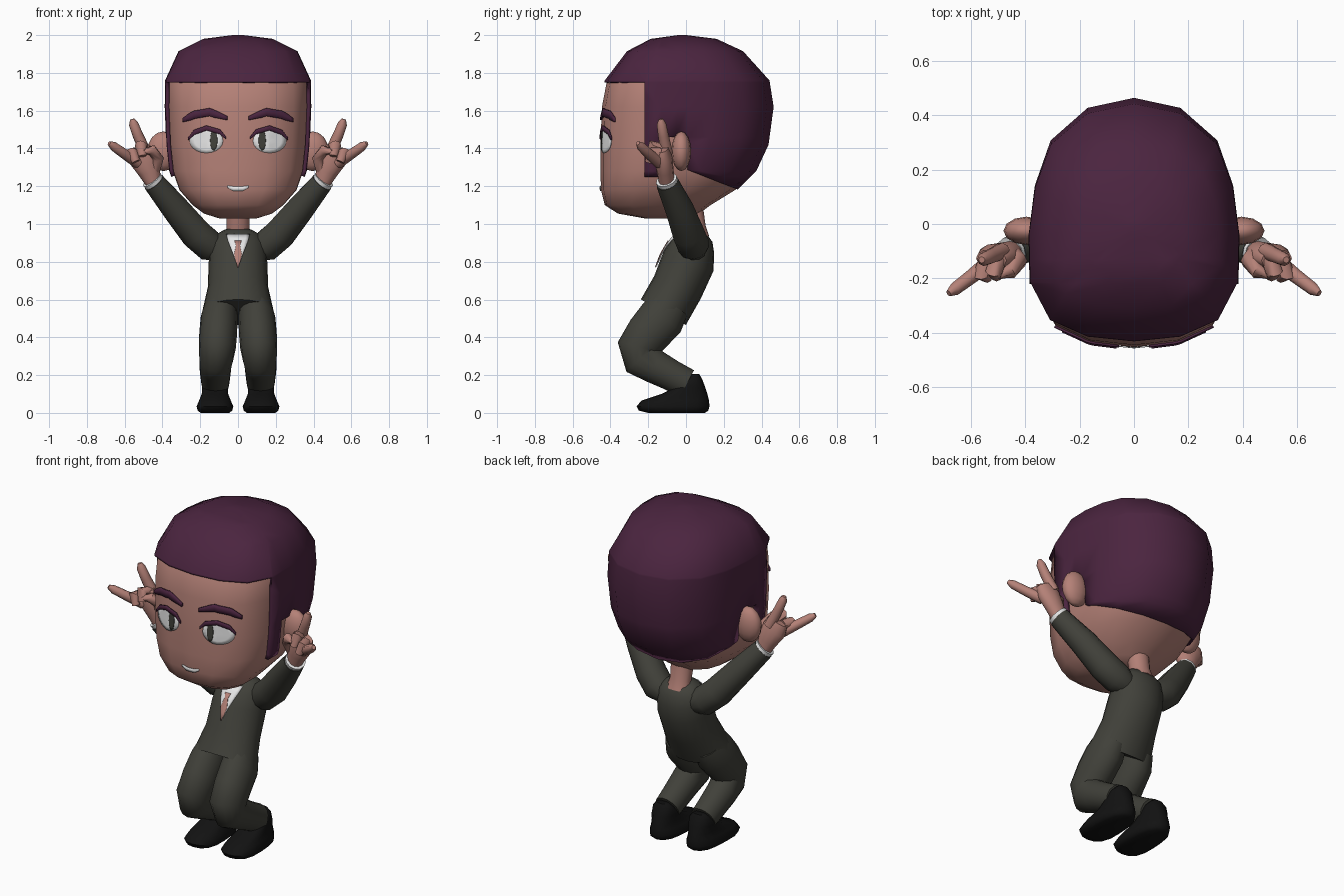
import bpy, bmesh, math
from mathutils import Vector
from mathutils.bvhtree import BVHTree

if "Cube" in bpy.data.objects:
    bpy.data.objects.remove(bpy.data.objects["Cube"])


def material(name, rgb):
    m = bpy.data.materials.new(name)
    m.use_nodes = True
    m.diffuse_color = (*rgb, 1)
    bsdf = m.node_tree.nodes["Principled BSDF"]
    bsdf.inputs["Base Color"].default_value = (*rgb, 1)
    bsdf.inputs["Roughness"].default_value = 0.9
    return m


SKIN = material("skin", (.46, .22, .185))
HAIR = material("dark_plum_hair", (.07, .018, .05))
SUIT = material("charcoal_suit", (.052, .052, .042))
BLACK = material("black_leather", (.006, .006, .006))
WHITE = material("white", (.82, .82, .82))


def finish(name, bm, mat, mirror=False, thick=0, offset=-1, angle=50):
    mesh = bpy.data.meshes.new(name)
    bm.to_mesh(mesh)
    bm.free()
    mesh.materials.append(mat)
    obj = bpy.data.objects.new(name, mesh)
    bpy.context.collection.objects.link(obj)
    bpy.ops.object.select_all(action='DESELECT')
    obj.select_set(True)
    bpy.context.view_layer.objects.active = obj
    bpy.ops.object.shade_smooth_by_angle(angle=math.radians(angle))
    if thick:
        mod = obj.modifiers.new("thickness", 'SOLIDIFY')
        mod.thickness, mod.offset = thick, offset
    if mirror:
        obj.modifiers.new("mirror", 'MIRROR')
    return obj


def skin_rings(bm, rings):
    """Join closed rings of points with quads and cap both ends."""
    loops = [[bm.verts.new(p) for p in ring] for ring in rings]
    n = len(loops[0])
    for a, b in zip(loops, loops[1:]):
        for i in range(n):
            j = (i + 1) % n
            bm.faces.new((a[i], a[j], b[j], b[i]))
    bm.faces.new(loops[0])
    bm.faces.new(loops[-1])
    bmesh.ops.recalc_face_normals(bm, faces=bm.faces)


# Egg-shaped half section: (width fraction, depth fraction from front to back)
EGG = [(0, 0), (.44, .02), (.8, .09), (.99, .25), (1, .45),
       (.94, .65), (.79, .83), (.44, .96), (0, 1)]
EGG += [(-x, t) for x, t in EGG[-2:0:-1]]


def loft(rings, cx=0):
    """Stack level egg sections given as (z, half width, front y, back y)."""
    bm = bmesh.new()
    skin_rings(bm, [[(cx + w * x, f + (b - f) * t, z) for x, t in EGG]
                    for z, w, f, b in rings])
    return bm


def tube(path, n=12):
    """Sweep ellipses along a path of (x, y, z, radius, optional second radius)."""
    pts = [Vector(p[:3]) for p in path]
    whole = (pts[-1] - pts[0]).normalized()
    ref = Vector((0, 1, 0)) if abs(whole.x) > .75 else Vector((1, 0, 0))
    rings = []
    for i, p in enumerate(path):
        t = (pts[min(i + 1, len(pts) - 1)] - pts[max(i - 1, 0)]).normalized()
        s = (ref - t * ref.dot(t)).normalized()
        u = t.cross(s)
        angles = [2 * math.pi * k / n for k in range(n)]
        rings.append([pts[i] + s * p[3] * math.cos(a) + u * p[-1] * math.sin(a)
                      for a in angles])
    bm = bmesh.new()
    skin_rings(bm, rings)
    return bm


def decal(name, tree, rows, mat, lift=.004, thick=.003, mirror=True):
    """Lay a grid of (x, z) points on the front of a surface as a thin plate."""
    bm = bmesh.new()
    grid = []
    for row in rows:
        line = []
        for x, z in row:
            hit = tree.ray_cast(Vector((x, -2, z)), Vector((0, 1, 0)))[0]
            if hit is None:
                hit = tree.find_nearest(Vector((x, -.3, z)))[0]
            line.append(bm.verts.new((x, hit.y - lift, z)))
        grid.append(line)
    for a, b in zip(grid, grid[1:]):
        for i in range(len(a) - 1):
            bm.faces.new((a[i], a[i + 1], b[i + 1], b[i]))
    bmesh.ops.remove_doubles(bm, verts=bm.verts, dist=.0001)
    bmesh.ops.recalc_face_normals(bm, faces=bm.faces)
    if sum(f.normal.y for f in bm.faces) > 0:
        bmesh.ops.reverse_faces(bm, faces=bm.faces)
    finish(name, bm, mat, mirror, thick, 1)


def disc(cx, cz, rx, rz, n=20):
    turn = [2 * math.pi * (k % n) / n for k in range(n + 1)]
    return [[(cx + rx * s * math.cos(a), cz + rz * s * math.sin(a)) for a in turn]
            for s in (0, .35, .7, 1)]


def stroke(points, width, steps=4):
    """Two rows following a line, thinner at both ends."""
    line = []
    for (x0, z0), (x1, z1) in zip(points, points[1:]):
        line += [(x0 + (x1 - x0) * k / steps, z0 + (z1 - z0) * k / steps)
                 for k in range(steps)]
    line.append(points[-1])
    last = len(line) - 1
    half = [width * (.25 + .25 * min(1, 4 * min(i, last - i) / last))
            for i in range(last + 1)]
    return [[(x, z + s * h) for (x, z), h in zip(line, half)] for s in (1, 0, -1)]


# Head
HEAD = [(1.03, .1, -.22, .02), (1.055, .18, -.36, .07), (1.1, .24, -.43, .13),
        (1.18, .31, -.45, .26), (1.28, .345, -.453, .36), (1.42, .36, -.453, .425),
        (1.62, .368, -.445, .452), (1.76, .366, -.418, .43), (1.9, .295, -.3, .29),
        (1.965, .165, -.175, .15), (1.985, .01, -.03, -.01)]
head = loft(HEAD)
face = BVHTree.FromBMesh(head)
finish("head", head, SKIN)

# Hair: a slightly larger shell trimmed to the fringe, sideburns and nape
hair = loft([(z + (.015 if z > 1.8 else 0), w + .02, f - .012, b + .012)
             for z, w, f, b in HEAD])
nape = Vector((0, .11, .28))
for co, no in (((0, 0, 1.75), (0, 0, 1)), ((0, -.22, 0), (0, 1, 0)),
               ((0, -.13, 0), (0, 1, 0)), ((0, .01, 0), (0, 1, 0)),
               ((0, 0, 1.25), (0, 0, 1)), ((0, 0, 1.46), (0, 0, 1)),
               ((0, 0, 1.29), nape)):
    bmesh.ops.bisect_plane(hair, geom=hair.verts[:] + hair.edges[:] + hair.faces[:],
                           plane_co=co, plane_no=no)


def has_hair(c):
    if c.z > 1.75:
        return True
    if c.y < -.22:
        return False
    if c.y < -.13:
        return c.z > 1.25
    if c.y < .01:
        return c.z > 1.46
    return (c - Vector((0, 0, 1.29))).dot(nape) > 0


bald = [f for f in hair.faces if not has_hair(f.calc_center_median())]
bmesh.ops.delete(hair, geom=bald, context='FACES')
finish("hair", hair, HAIR, thick=.02)

# Ears
ear = bmesh.new()
bmesh.ops.create_uvsphere(ear, u_segments=12, v_segments=8, radius=1)
bmesh.ops.scale(ear, vec=(.085, .052, .105), verts=ear.verts)
bmesh.ops.translate(ear, vec=(.395, -.025, 1.385), verts=ear.verts)
finish("ears", ear, SKIN, True)

# Face details
decal("eye_whites", face, disc(.167, 1.44, .088, .064), WHITE)
decal("pupils", face, disc(.128, 1.443, .019, .055), SUIT, .008)
decal("upper_lashes", face, stroke([(.063, 1.455), (.095, 1.488), (.165, 1.508),
      (.23, 1.485), (.262, 1.45)], .026), HAIR, .006, .008)
decal("eyebrows", face, stroke([(.055, 1.56), (.15, 1.592), (.23, 1.578),
      (.29, 1.55)], .042), HAIR, .004, .009)
decal("mouth", face, stroke([(-.055, 1.198), (-.025, 1.187), (.025, 1.187),
      (.055, 1.198)], .022), WHITE, mirror=False)

# Neck and jacket
finish("neck", tube([(0, .07, .92, .075, .055), (0, .05, .98, .06, .055),
                     (0, .03, 1.09, .065, .06)]), SKIN)
jacket = tube([(0, .065, .965, .075, .045), (0, .055, .935, .125, .09),
               (0, .035, .88, .15, .12), (0, .012, .8, .155, .142),
               (0, -.045, .665, .16, .137), (0, -.12, .533, .19, .137)], 20)
chest = BVHTree.FromBMesh(jacket)
finish("jacket", jacket, SUIT)


def wedge(levels):
    return [[(w * k / 3, z) for k in range(-3, 4)] for z, w in levels]


decal("shirt_front", chest, wedge([(.945, .062), (.92, .056), (.88, .042),
      (.84, .026), (.775, .003)]), WHITE, .006, mirror=False)
decal("tie", chest, wedge([(.91, .018), (.885, .01), (.84, .02), (.81, .014),
      (.77, .002)]), SKIN, .011, mirror=False)

# Sleeves and cuffs
finish("sleeves", tube([(.09, .05, .86, .06), (.15, .04, .885, .085),
       (.22, .015, .945, .085), (.33, -.035, 1.08, .075),
       (.4, -.075, 1.165, .066), (.445, -.1, 1.22, .06)]), SUIT, True)
finish("cuffs", tube([(.43, -.09, 1.2, .056), (.456, -.104, 1.235, .058)]), WHITE, True)

# Hands with the first and little fingers raised
finish("palms", tube([(.445, -.1, 1.21, .04), (.47, -.11, 1.28, .06, .045),
       (.505, -.12, 1.35, .075, .048), (.525, -.13, 1.4, .06, .036)]), SKIN, True)
FINGERS = {
    "index_fingers": [(.485, -.1, 1.37, .032), (.53, -.12, 1.47, .028),
                      (.553, -.13, 1.53, .025), (.56, -.132, 1.555, .012)],
    "little_fingers": [(.53, -.14, 1.325, .032), (.6, -.195, 1.37, .027),
                       (.66, -.24, 1.412, .024), (.682, -.255, 1.428, .012)],
    "thumbs": [(.45, -.11, 1.28, .036), (.425, -.135, 1.35, .033),
               (.455, -.175, 1.39, .029), (.5, -.19, 1.385, .015)],
    "middle_fingers": [(.5, -.13, 1.4, .03), (.515, -.175, 1.415, .032),
                       (.505, -.19, 1.36, .022)],
    "ring_fingers": [(.545, -.14, 1.375, .03), (.562, -.185, 1.38, .03),
                     (.54, -.195, 1.33, .022)]}
for name, path in FINGERS.items():
    finish(name, tube(path, 8), SKIN, True)

# Trousers
finish("trousers", tube([(.09, -.09, .57, .085, .11), (.1, -.13, .5, .098, .125),
       (.105, -.2, .42, .1, .118), (.11, -.25, .345, .098, .115),
       (.115, -.235, .285, .09, .105), (.12, -.165, .245, .085, .09),
       (.12, -.08, .2, .08, .082), (.12, .005, .155, .074, .08)], 16), SUIT, True)

# Shoes
finish("shoes", loft([(0, .075, -.2, .1), (.012, .092, -.25, .118), (.035, .097, -.262, .124),
       (.065, .084, -.235, .122), (.1, .07, -.13, .113), (.14, .068, -.05, .1),
       (.18, .06, .005, .085), (.205, .035, .03, .07)], .122), BLACK, True)
